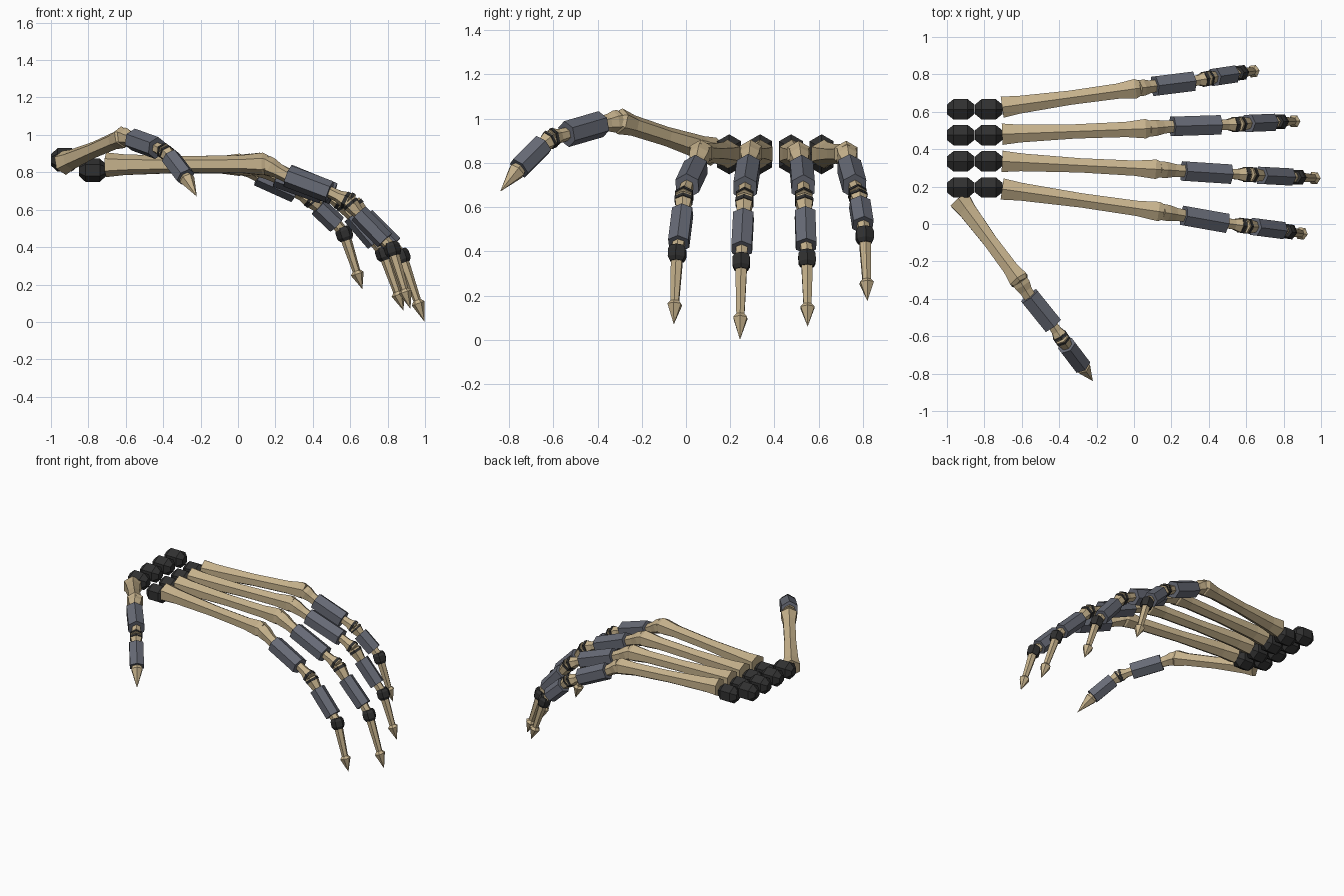
import bpy, bmesh, math
from mathutils import Vector

if "Cube" in bpy.data.objects:
    bpy.data.objects.remove(bpy.data.objects["Cube"])


def material(name, rgb):
    m = bpy.data.materials.new(name)
    m.diffuse_color = (*rgb, 1)
    m.use_nodes = True
    m.node_tree.nodes["Principled BSDF"].inputs["Base Color"].default_value = m.diffuse_color
    return m


BONE = material("bone_tan", (0.56, 0.44, 0.26))
PLATE = material("slate_grey", (0.135, 0.145, 0.18))
JOINT = material("joint_black", (0.03, 0.03, 0.03))


def loft(name, a, b, profile, mat):
    """Six-sided solid on the line a-b, one ridge up; profile = (fraction, radius)."""
    a, b = Vector(a), Vector(b)
    d = (b - a).normalized()
    side = Vector((0, 0, 1)).cross(d).normalized()
    up = d.cross(side)
    bm = bmesh.new()
    rings = []
    for t, r in profile:
        c = a.lerp(b, t)
        if r == 0:
            rings.append([bm.verts.new(c)])
            continue
        rings.append([bm.verts.new(c + r * (up * math.cos(k * math.pi / 3) + side * math.sin(k * math.pi / 3)))
                      for k in range(6)])
    for p, q in zip(rings, rings[1:]):
        for k in range(6):
            n = (k + 1) % 6
            bm.faces.new((p[k], p[n], q[0]) if len(q) == 1 else (p[k], p[n], q[n], q[k]))
    for ring in (rings[0], rings[-1]):
        if len(ring) > 1:
            bm.faces.new(ring)
    bmesh.ops.recalc_face_normals(bm, faces=bm.faces)
    me = bpy.data.meshes.new(name)
    bm.to_mesh(me)
    bm.free()
    me.materials.append(mat)
    ob = bpy.data.objects.new(name, me)
    bpy.context.collection.objects.link(ob)
    return ob


def digit(name, base, knuckle, g1a, g1b, ring, g2a, g2b, last, tip):
    # long hand bone with flared ends
    loft(name + "_hand_bone", base, knuckle,
         [(0, .066), (.12, .055), (.5, .044), (.85, .047), (.985, .06), (1.02, .045)], BONE)
    # first finger bone and its sleeve
    loft(name + "_first_bone", knuckle, g1a, [(0, .05), (.25, .05), (.6, .04), (1.1, .036)], BONE)
    loft(name + "_first_sleeve", g1a, g1b, [(0, .06), (1, .06)], PLATE)
    # flared middle joint with two black bands
    loft(name + "_middle_joint", g1b, ring, [(-.1, .03), (.45, .032), (.75, .042), (1.0, .042)], BONE)
    loft(name + "_upper_band", g1b, ring, [(.78, .046), (.95, .046)], JOINT)
    loft(name + "_second_bone", ring, g2a, [(0, .042), (.35, .042), (1.1, .03)], BONE)
    loft(name + "_lower_band", ring, g2a, [(.12, .046), (.32, .046)], JOINT)
    loft(name + "_second_sleeve", g2a, g2b, [(0, .053), (1, .053)], PLATE)
    if last is None:
        # short pointed end of the thumb
        loft(name + "_claw", g2b, tip, [(-.05, .03), (.12, .042), (1, 0)], BONE)
        return
    # black end knuckle, slim end bone and arrow-shaped claw
    axis = (Vector(tip) - Vector(last)).normalized() * .037
    loft(name + "_end_link", g2b, last, [(-.1, .03), (1, .03)], BONE)
    loft(name + "_end_knuckle", Vector(last) - axis, Vector(last) + axis,
         [(0, .034), (.25, .045), (.75, .045), (1, .034)], JOINT)
    loft(name + "_claw", last, tip,
         [(0, .03), (.2, .028), (.67, .021), (.72, .036), (1, 0)], BONE)


digit("index", (-.705, .187, .84), (.145, .065, .845), (.265, .045, .78), (.49, .005, .695),
      (.59, -.01, .645), (.645, -.015, .58), (.785, -.033, .435), (.825, -.04, .39), (.922, -.055, .07))
digit("middle", (-.705, .335, .84), (.13, .292, .845), (.265, .283, .785), (.51, .267, .685),
      (.615, .265, .64), (.68, .26, .56), (.83, .252, .41), (.875, .25, .352), (.998, .244, 0))
digit("ring", (-.705, .48, .84), (.075, .51, .84), (.205, .522, .78), (.455, .53, .69),
      (.555, .533, .64), (.61, .538, .57), (.735, .543, .425), (.78, .547, .367), (.885, .55, .06))
digit("little", (-.705, .625, .84), (.02, .725, .84), (.11, .737, .785), (.31, .762, .695),
      (.39, .777, .655), (.43, .785, .615), (.53, .8, .52), (.568, .808, .472), (.665, .82, .175))
digit("thumb", (-.93, .125, .85), (-.61, -.305, .99), (-.56, -.385, .975), (-.435, -.54, .93),
      (-.388, -.61, .91), (-.36, -.65, .88), (-.28, -.755, .775), None, (-.22, -.84, .67))

# two rows of wrist stones
for j, y in enumerate((.195, .335, .475, .613)):
    for row, x, z in (("back", -.927, .866), ("front", -.777, .811)):
        loft(f"wrist_stone_{row}_{j}", (x - .073, y, z), (x + .073, y, z),
             [(0, .03), (.24, .063), (.76, .063), (1, .03)], JOINT)
